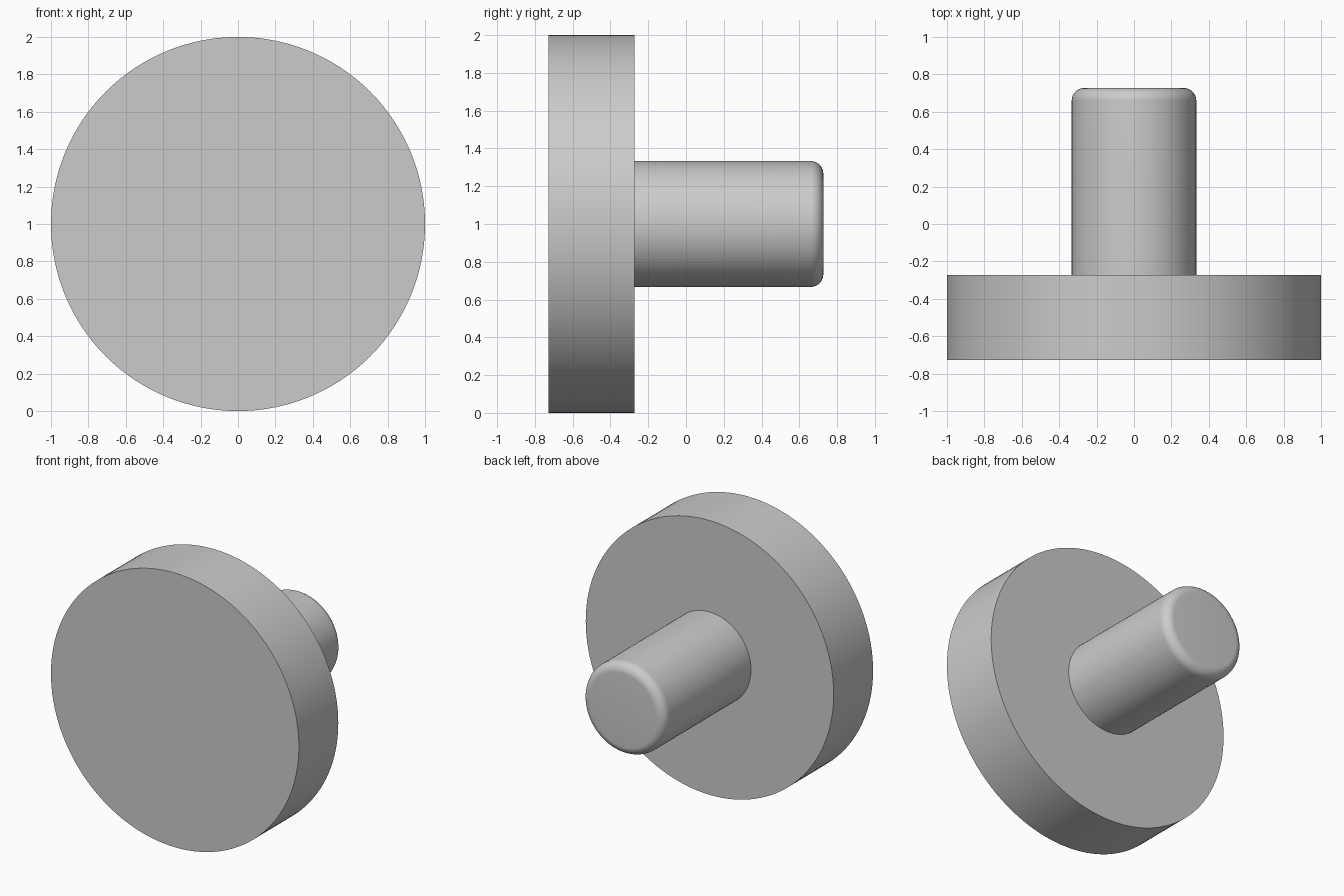
import bpy
import bmesh
from math import radians, sin, cos, pi
from mathutils import Matrix, Vector

cube = bpy.data.objects.get("Cube")
if cube:
    bpy.data.objects.remove(cube, do_unlink=True)

SEGMENTS = 128
CENTRE_Z = 1.0
FRONT, SHOULDER, BACK = -0.727, -0.273, 0.727
HEAD_RADIUS, SHAFT_RADIUS, FILLET = 1.0, 0.333, 0.067

grey = bpy.data.materials.new("plain_grey")
grey.use_nodes = True
colour = (0.6, 0.6, 0.6, 1)
grey.diffuse_color = colour
grey.node_tree.nodes["Principled BSDF"].inputs["Base Color"].default_value = colour


def lathe(name, profile):
    """Turn (radius, y) points about the y axis and cap both ends."""
    bm = bmesh.new()
    rings = []
    for radius, y in profile:
        ring = [bm.verts.new((radius * cos(2 * pi * i / SEGMENTS), y,
                              CENTRE_Z + radius * sin(2 * pi * i / SEGMENTS)))
                for i in range(SEGMENTS)]
        rings.append(ring)
    for a, b in zip(rings, rings[1:]):
        for i in range(SEGMENTS):
            j = (i + 1) % SEGMENTS
            bm.faces.new((a[i], a[j], b[j], b[i]))
    bm.faces.new(rings[0])
    bm.faces.new(rings[-1])
    bmesh.ops.recalc_face_normals(bm, faces=bm.faces)
    mesh = bpy.data.meshes.new(name)
    bm.to_mesh(mesh)
    bm.free()
    mesh.materials.append(grey)
    obj = bpy.data.objects.new(name, mesh)
    bpy.context.collection.objects.link(obj)
    bpy.ops.object.select_all(action="DESELECT")
    obj.select_set(True)
    bpy.context.view_layer.objects.active = obj
    bpy.ops.object.shade_smooth_by_angle(angle=radians(30))
    return obj


# Flat round head
lathe("head_disc", [(HEAD_RADIUS, FRONT), (HEAD_RADIUS, SHOULDER)])

# Shaft with a rounded end
STEPS = 10
rounded_end = [(SHAFT_RADIUS - FILLET + FILLET * cos(pi / 2 * i / STEPS),
                BACK - FILLET + FILLET * sin(pi / 2 * i / STEPS))
               for i in range(STEPS + 1)]
lathe("shaft", [(SHAFT_RADIUS, SHOULDER)] + rounded_end)
